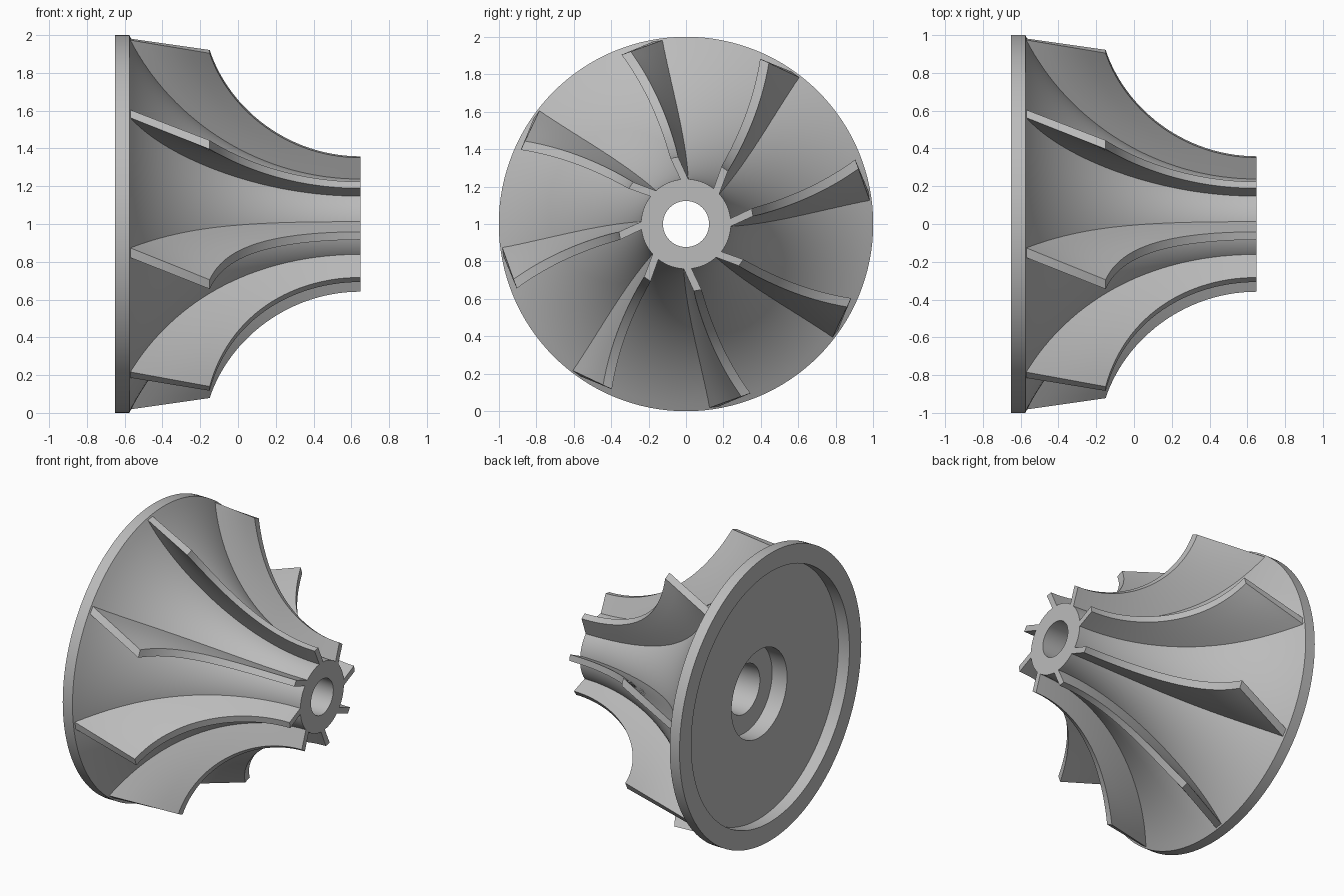
import bpy, bmesh, math
from mathutils import Vector

if "Cube" in bpy.data.objects:
    bpy.data.objects.remove(bpy.data.objects["Cube"])

SEG, BLADES, STEPS = 128, 8, 28
CZ = 1.0            # height of the rotation axis, which runs along x
X_BACK, X_DISC, X_NOSE = -0.65, -0.575, 0.648

metal = bpy.data.materials.new("plain_grey_metal")
metal.diffuse_color = (0.5, 0.5, 0.5, 1)
metal.use_nodes = True
metal.node_tree.nodes["Principled BSDF"].inputs["Base Color"].default_value = metal.diffuse_color


def polar(x, r, deg):
    a = math.radians(deg)
    return Vector((x, r * math.cos(a), CZ + r * math.sin(a)))


def arc(x0, r0, x1, r1, n, sink=0.0):
    """Concave arc from (x0, r0) that ends parallel to the axis at (x1, r1)."""
    dx, dr = x1 - x0, r0 - r1
    rad = (dx * dx + dr * dr) / (2 * dr)
    end = math.asin(dx / rad)
    if dr > rad:
        end = math.pi - end
    return [(x1 - (rad + sink) * math.sin(end * (1 - i / n)),
             r1 + rad - (rad + sink) * math.cos(end * (1 - i / n)))
            for i in range(n + 1)]


def finish(name, bm, angle=35):
    bmesh.ops.recalc_face_normals(bm, faces=bm.faces)
    mesh = bpy.data.meshes.new(name)
    bm.to_mesh(mesh)
    bm.free()
    mesh.materials.append(metal)
    ob = bpy.data.objects.new(name, mesh)
    bpy.context.collection.objects.link(ob)
    bpy.ops.object.select_all(action='DESELECT')
    ob.select_set(True)
    bpy.context.view_layer.objects.active = ob
    bpy.ops.object.shade_smooth_by_angle(angle=math.radians(angle))
    return ob


def lathe(name, profile):
    """Revolve a closed (x, r) profile around the axis."""
    bm = bmesh.new()
    rings = [[bm.verts.new(polar(x, r, 360 * j / SEG)) for j in range(SEG)]
             for x, r in profile]
    for i, ring in enumerate(rings):
        nxt = rings[(i + 1) % len(rings)]
        for j in range(SEG):
            k = (j + 1) % SEG
            bm.faces.new((ring[j], ring[k], nxt[k], nxt[j]))
    return finish(name, bm)


# Hub with back disc, recessed underside, counterbore and shaft bore
hub_profile = [(X_BACK, 1.0)] + arc(X_DISC, 1.0, X_NOSE, 0.24, 32) + [
    (X_NOSE, 0.123), (-0.45, 0.17), (-0.45, 0.305),
    (-0.565, 0.305), (-0.565, 0.87), (X_BACK, 0.87)]
lathe("hub", hub_profile)


def quad(a, b, c, t):
    """Quadratic through a, b, c at t = 0, 0.5, 1."""
    return (a * (1 - t) * (1 - 2 * t) + b * 4 * t * (1 - t) + c * t * (2 * t - 1))


def blade(name, turn):
    """Ruled, twisted blade between the hub curve and the outer edge curve."""
    hub = arc(X_DISC, 1.0, X_NOSE, 0.24, STEPS)
    root = arc(X_DISC, 1.0, X_NOSE, 0.24, STEPS, sink=0.02)
    tip = arc(-0.15, 0.967, X_NOSE, 0.36, STEPS)
    bm = bmesh.new()
    sections = []
    for i in range(STEPS + 1):
        h = (hub[i][1] - 0.24) / 0.76
        s = (tip[i][1] - 0.36) / 0.607
        a_hub = quad(90, 95.8, 98.3, h) + turn
        a_tip = quad(100, 104.3, 109.3, s) + turn
        half = 0.021 + 0.005 * (1 - i / STEPS)
        sides = []
        for sign in (-1, 1):
            ends = []
            for (x, r), a in ((root[i], a_hub), (tip[i], a_tip)):
                p = polar(x, r, a)
                q = math.radians(a + 90)
                ends.append(p + Vector((0, math.cos(q), math.sin(q))) * half * sign)
            sides.append([bm.verts.new(ends[0].lerp(ends[1], k / 4)) for k in range(5)])
        sections.append(sides[0] + sides[1][::-1])
    for s0, s1 in zip(sections, sections[1:]):
        for j in range(10):
            k = (j + 1) % 10
            bm.faces.new((s0[j], s0[k], s1[k], s1[j]))
    # Flat ends at the disc and the nose
    for s in (sections[0], sections[-1]):
        for k in range(4):
            bm.faces.new((s[k], s[k + 1], s[8 - k], s[9 - k]))
    finish(name, bm)


for n in range(BLADES):
    blade(f"blade_{n + 1}", n * 360 / BLADES)
